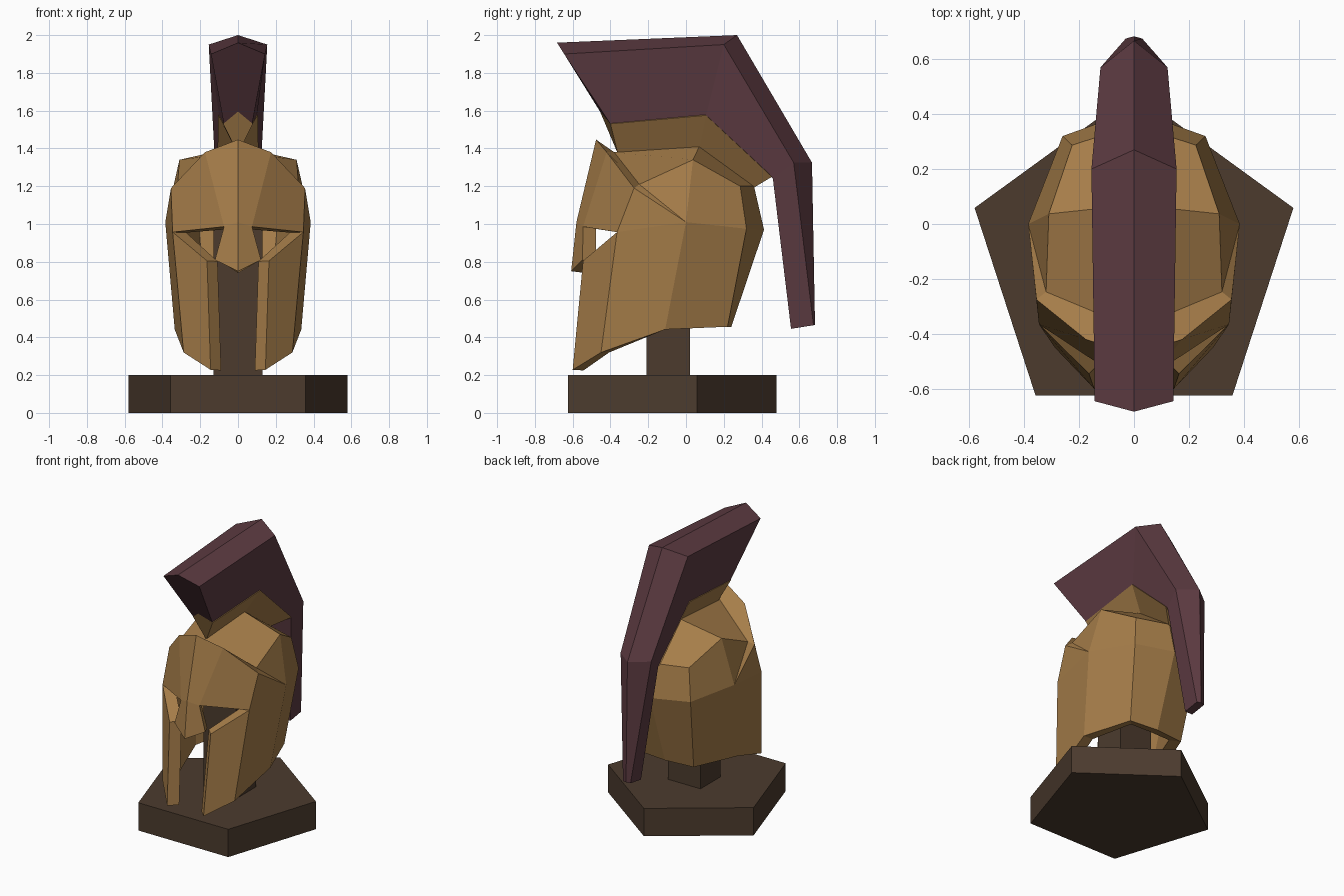
import bpy, bmesh, math
from mathutils import Vector

cube = bpy.data.objects.get("Cube")
if cube:
    bpy.data.objects.remove(cube, do_unlink=True)


def material(name, rgb):
    m = bpy.data.materials.new(name)
    m.use_nodes = True
    m.diffuse_color = (*rgb, 1)
    m.node_tree.nodes["Principled BSDF"].inputs["Base Color"].default_value = (*rgb, 1)
    return m


bronze = material("bronze", (0.38, 0.205, 0.067))
plum = material("plum_crest", (0.107, 0.043, 0.053))
wood = material("dark_wood", (0.072, 0.044, 0.027))


def finish(name, bm, mat):
    bmesh.ops.recalc_face_normals(bm, faces=bm.faces)
    mesh = bpy.data.meshes.new(name)
    bm.to_mesh(mesh)
    bm.free()
    mesh.materials.append(mat)
    ob = bpy.data.objects.new(name, mesh)
    bpy.context.collection.objects.link(ob)
    return ob


def loft(name, rings, mat):
    """Closed rings of equal length joined into a capped solid."""
    bm = bmesh.new()
    rows = [[bm.verts.new(p) for p in ring] for ring in rings]
    n = len(rows[0])
    for a, b in zip(rows, rows[1:]):
        for i in range(n):
            j = (i + 1) % n
            bm.faces.new((a[i], a[j], b[j], b[i]))
    bm.faces.new(rows[0])
    bm.faces.new(rows[-1])
    return finish(name, bm, mat)


def section(center, *sides):
    """Symmetric ring: first centre point, side points, last centre point."""
    *sides, last = sides
    left = [Vector(s) for s in sides]
    right = [Vector((-x, y, z)) for x, y, z in reversed(sides)]
    return [Vector((0, *center))] + left + [Vector((0, *last))] + right


# Pentagonal base and square post
def pentagon(z):
    return [(0.61 * math.cos(math.radians(90 + 72 * i)),
             -0.13 + 0.61 * math.sin(math.radians(90 + 72 * i)), z) for i in range(5)]


def square(z):
    return [(-0.13, -0.21, z), (0.13, -0.21, z), (0.13, 0.02, z), (-0.13, 0.02, z)]


loft("base", [pentagon(0), pentagon(0.2)], wood)
loft("post", [square(0.19), square(1.25)], wood)

# Helmet shell, left half, mirrored and thickened inward
points = {
    "apex": (0, -0.476, 1.447), "rim": (0.175, -0.42, 1.38), "temple": (0.355, -0.275, 1.19),
    "bridge": (0, -0.58, 1.01), "brow": (0.074, -0.545, 0.986), "eye": (0.346, -0.365, 0.957),
    "nose": (0, -0.608, 0.75), "nostril": (0.122, -0.548, 0.81),
    "cheek": (0.164, -0.545, 0.805), "chin": (0.145, -0.6, 0.228), "jaw": (0.288, -0.45, 0.32),
    "side": (0.385, 0, 1.01), "ear": (0.335, -0.11, 0.442),
    "nape": (0.215, 0.22, 0.456), "nape_mid": (0, 0.24, 0.456),
    "back": (0.26, 0.32, 0.975), "back_mid": (0, 0.413, 0.97),
    "crown_back": (0.225, 0.287, 1.2), "crown_mid": (0, 0.36, 1.2),
    "crown_side": (0.31, 0.037, 1.34), "crown_front": (0.32, -0.247, 1.21),
    "top": (0, 0.07, 1.41), "top_front": (0, -0.38, 1.38),
}
panels = [
    "apex bridge brow rim", "bridge nose nostril brow", "rim brow eye temple",
    "temple eye side", "eye cheek chin jaw", "side eye jaw ear", "side ear nape back",
    "back nape nape_mid back_mid", "side back crown_back crown_side",
    "side crown_side crown_front", "back back_mid crown_mid crown_back",
    "crown_back crown_mid top crown_side", "crown_side top top_front crown_front",
    "apex rim top_front", "rim temple crown_front top_front", "temple side crown_front",
]
bm = bmesh.new()
verts = {k: bm.verts.new(p) for k, p in points.items()}
for panel in panels:
    bm.faces.new([verts[k] for k in panel.split()])
helmet = finish("helmet", bm, bronze)
if max(helmet.data.polygons, key=lambda p: p.center.y).normal.y < 0:
    helmet.data.flip_normals()
mirror = helmet.modifiers.new("mirror", "MIRROR")
mirror.use_clip = True
shell = helmet.modifiers.new("shell", "SOLIDIFY")
shell.thickness = 0.08
shell.offset = -1

# Crest holder: wedge that narrows to the ridge of the dome
loft("crest_holder", [
    section((-0.455, 1.595), (0.078, -0.4, 1.53), (-0.36, 1.37)),
    section((0.106, 1.6), (0.105, 0.106, 1.575), (0.07, 1.40)),
    section((0.455, 1.26), (0.11, 0.455, 1.25), (0.355, 1.19)),
], bronze)

# Crest: ridged plume sweeping over the top and down behind
loft("crest", [
    section((-0.683, 1.96), (0.143, -0.645, 1.9), (0.075, -0.4, 1.53), (-0.455, 1.595)),
    section((0.27, 2.0), (0.155, 0.2, 1.95), (0.1, 0.106, 1.575), (0.106, 1.575)),
    section((0.667, 1.325), (0.122, 0.57, 1.325), (0.1, 0.46, 1.24), (0.46, 1.24)),
    section((0.683, 0.466), (0.03, 0.675, 0.464), (0.03, 0.556, 0.445), (0.556, 0.445)),
], plum)
